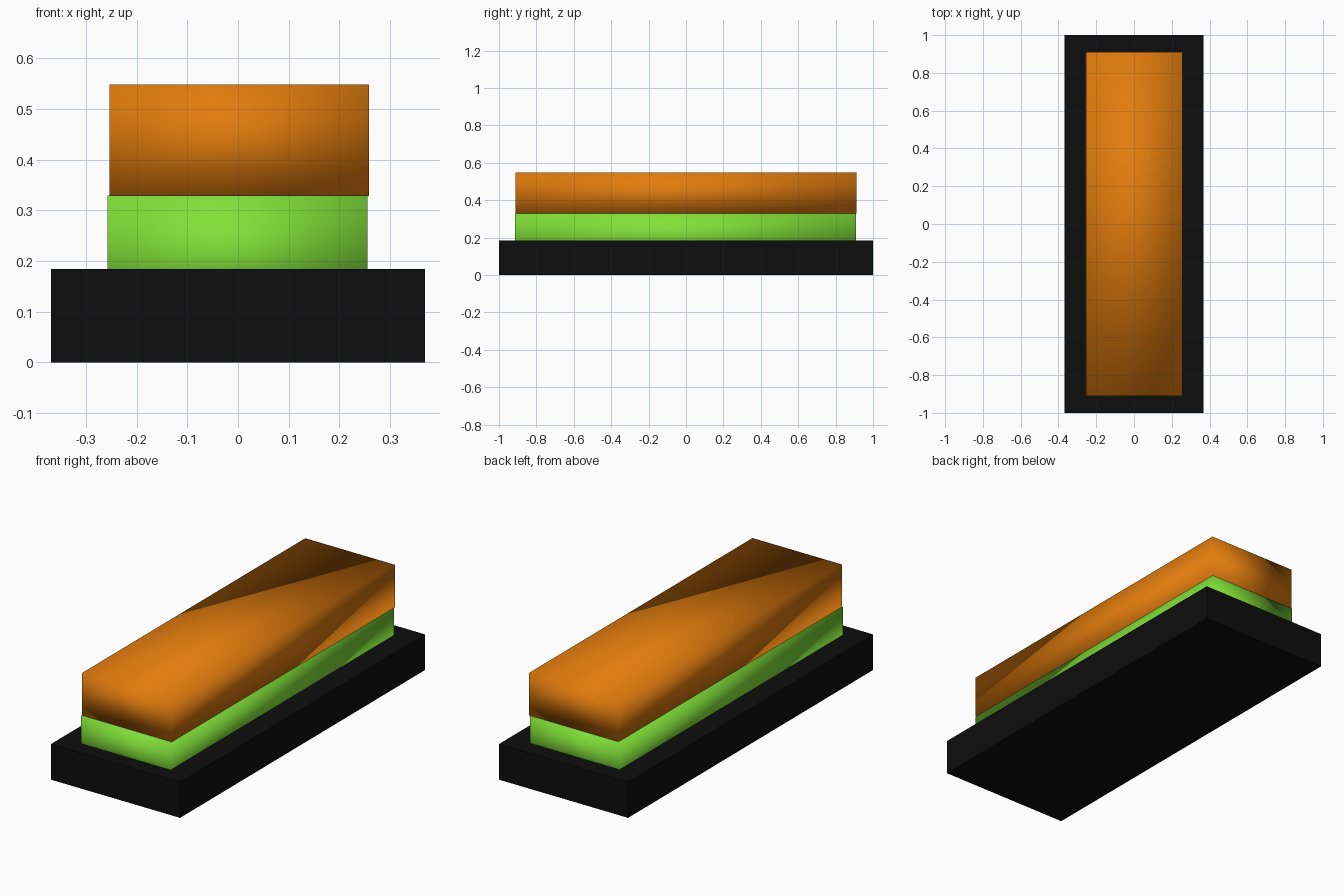
import bpy

if "Cube" in bpy.data.objects:
    bpy.data.objects.remove(bpy.data.objects["Cube"])


def block(name, size, center, color, smooth):
    bpy.ops.mesh.primitive_cube_add(size=1, location=center)
    obj = bpy.context.object
    obj.name = name
    obj.scale = size
    bpy.ops.object.transform_apply(location=False, rotation=False, scale=True)
    mat = bpy.data.materials.new(name + "_color")
    mat.diffuse_color = color
    mat.use_nodes = True
    mat.node_tree.nodes["Principled BSDF"].inputs["Base Color"].default_value = mat.diffuse_color
    obj.data.materials.append(mat)
    if smooth:
        bpy.ops.object.shade_smooth()
    return obj


# Wide black base
block("base", (0.738, 2.0, 0.184), (0, 0, 0.092), (0.004, 0.004, 0.004, 1), False)

# Two equal stacked bars, smooth shaded, the lower one sunk into the base
bar = (0.512, 1.823, 0.22)
block("lower_bar", bar, (-0.001, -0.003, 0.219), (0.22, 0.75, 0.04, 1), True)
block("upper_bar", bar, (0.002, 0.0, 0.438), (0.75, 0.20, 0.004, 1), True)
